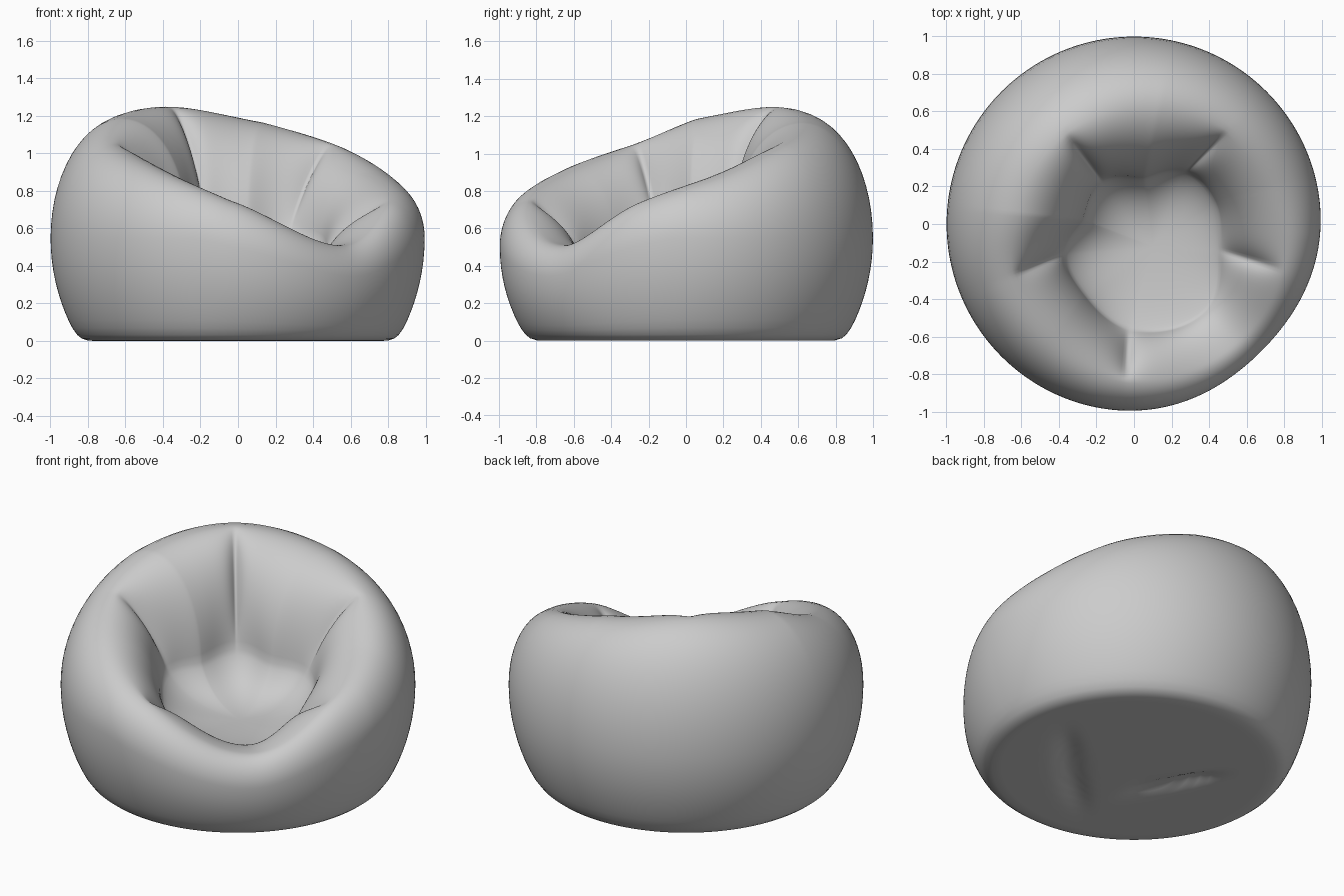
import bpy, bmesh, math
from mathutils import Vector

cube = bpy.data.objects.get("Cube")
if cube:
    bpy.data.objects.remove(cube)

STEPS = 288
# angle, crest radius, crest height, seat wall radius, seat wall height
KEYS = [(-157, .70, 1.05, .40, .59), (-125, .75, .92, .46, .54),
        (-93, .83, .75, .56, .47), (-50, .84, .51, .60, .43),
        (-17, .83, .74, .48, .47), (15, .75, .90, .45, .54),
        (45, .70, 1.05, .39, .58), (78, .64, 1.165, .25, .60),
        (127, .60, 1.25, .28, .63), (175, .62, 1.185, .27, .60)]
CREASES = (-157, -93, -17, 45, 127)
SEAT_CENTRE = Vector((.1, -.12, .40))


def rim_values(deg):
    """Smooth periodic blend between the key angles."""
    n = len(KEYS)
    deg = (deg - KEYS[0][0]) % 360 + KEYS[0][0]
    i = max(k for k in range(n) if KEYS[k][0] <= deg)
    a0 = KEYS[i][0]
    span = (KEYS[(i + 1) % n][0] - a0) % 360
    t = (deg - a0) / span
    p0, p1, p2, p3 = (KEYS[(i + k) % n] for k in (-1, 0, 1, 2))
    return [.5 * (2 * b + (c - a) * t + (2 * a - 5 * b + 4 * c - d) * t * t
                  + (3 * b - a - 3 * c + d) * t ** 3)
            for a, b, c, d in zip(p0[1:], p1[1:], p2[1:], p3[1:])]


def gap(a, b):
    return abs((a - b + 180) % 360 - 180)


def base_fold(x, y):
    """Shallow folds pressed into the underside."""
    u, v = (x - y) * .7071, (x + y) * .7071
    long_fold = math.exp(-((u - .36 + .15 * v * v) / .05) ** 2 - (v / .4) ** 4)
    short_fold = math.exp(-((v + .2 + .3 * (u + .2)) / .05) ** 2 - ((u + .2) / .25) ** 4)
    return .04 * max(long_fold, short_fold)


def section(deg):
    """One slice, from the underside over the rim to the seat."""
    a = math.radians(deg)
    out = Vector((math.cos(a), math.sin(a), 0))
    up = Vector((0, 0, 1))
    crest, height, inner, floor = rim_values(deg)
    widest = 1 - .04 * math.exp(-(gap(deg, -45) / 30) ** 2)
    belly = min(.55, .68 * height)
    nearest = min(gap(deg, c) for c in CREASES)
    crease = math.exp(-nearest / 5)
    pillow = math.sin(math.pi / 2 * min(1, nearest / 36))
    pts = []
    # underside and rounded bottom edge
    for k in range(1, 17):
        p = out * (.80 * k / 16)
        pts.append(p + up * base_fold(p.x, p.y))
    pts += [out * .835 + up * .012, out * .857 + up * .03]
    # side swelling out to the belly
    for k in range(1, 11):
        s = k / 10
        pts.append(out * (.862 + (widest - .862) * math.sin(math.pi / 2 * s))
                   + up * (.035 + (belly - .035) * s ** 1.2))
    # shoulder up to the crest
    for k in range(1, 15):
        s = math.pi / 2 * k / 14
        pts.append(out * (crest + (widest - crest) * math.cos(s))
                   + up * (belly + (height - belly) * math.sin(s)))
    # padded inner wall, steep at the back and gentle at the low front
    lowness = min(1, max(0, (1.25 - height) / .75))
    last = math.radians(84 - 24 * lowness)
    for k in range(1, 19):
        t = k / 18
        s = last * t
        r = crest - (crest - inner) * math.sin(s) / math.sin(last)
        z = floor + (height - floor) * (math.cos(s) - math.cos(last)) / (1 - math.cos(last))
        w = math.sin(math.pi * t)
        r += w * (.05 * crease - .015 * pillow)
        z -= w * .045 * crease
        pts.append(out * r + up * z)
    # seat hollow, curving out of the wall
    edge = out * inner + up * floor
    bend = edge.lerp(SEAT_CENTRE, .25)
    bend.z = SEAT_CENTRE.z
    for k in range(1, 15):
        t = k / 15
        pts.append(edge * (1 - t) ** 2 + bend * 2 * t * (1 - t) + SEAT_CENTRE * t * t)
    return pts


# bean bag: slices joined all round and closed at both ends
bm = bmesh.new()
cols = [[bm.verts.new(p) for p in section(360 * i / STEPS)] for i in range(STEPS)]
bottom = bm.verts.new((0, 0, base_fold(0, 0)))
seat = bm.verts.new(SEAT_CENTRE)
for i in range(STEPS):
    c, d = cols[i], cols[(i + 1) % STEPS]
    bm.faces.new((bottom, d[0], c[0]))
    bm.faces.new((seat, c[-1], d[-1]))
    for j in range(len(c) - 1):
        bm.faces.new((c[j], d[j], d[j + 1], c[j + 1]))
bmesh.ops.recalc_face_normals(bm, faces=bm.faces)

mesh = bpy.data.meshes.new("bean_bag")
bm.to_mesh(mesh)
bm.free()
bag = bpy.data.objects.new("bean_bag", mesh)
bpy.context.collection.objects.link(bag)

# soft fabric relaxing
relax = bag.modifiers.new("soften", 'SMOOTH')
relax.factor = .5
relax.iterations = 2

grey = bpy.data.materials.new("grey_fabric")
grey.use_nodes = True
colour = (.6, .6, .6, 1)
grey.diffuse_color = colour
grey.node_tree.nodes["Principled BSDF"].inputs["Base Color"].default_value = colour
mesh.materials.append(grey)
for poly in mesh.polygons:
    poly.use_smooth = True
